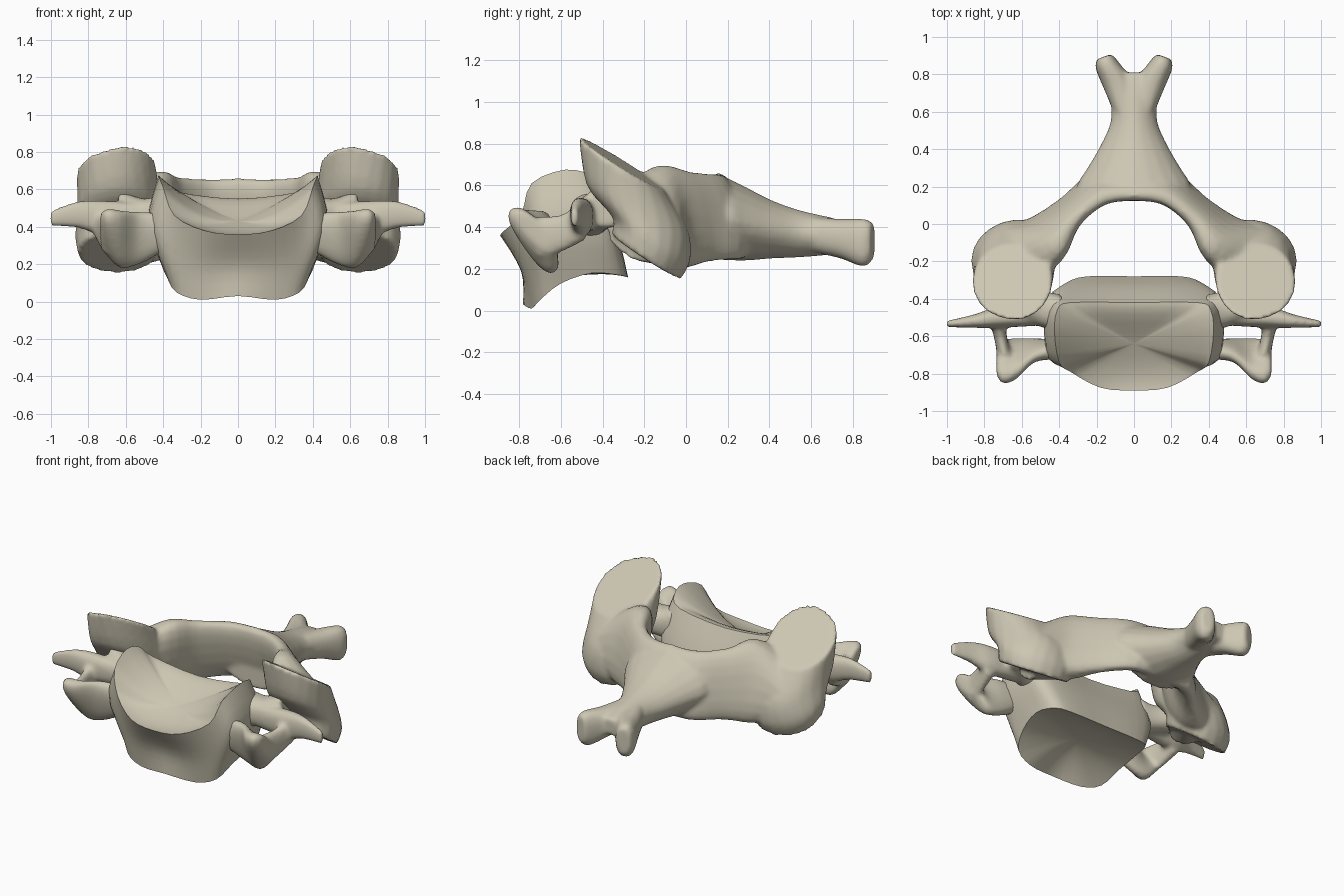
import bpy
import bmesh
import math
from mathutils import Vector

cube = bpy.data.objects.get("Cube")
if cube:
    bpy.data.objects.remove(cube, do_unlink=True)

# Single bone colour
bone = bpy.data.materials.new("bone_beige")
bone.use_nodes = True
colour = (0.61, 0.57, 0.45, 1)
bone.diffuse_color = colour
shader = bone.node_tree.nodes["Principled BSDF"]
shader.inputs["Base Color"].default_value = colour
shader.inputs["Roughness"].default_value = 0.8


def spline(p, q, r, s, t):
    """Catmull-Rom point between q and r."""
    return q + 0.5 * t * (r - p + t * (2 * p - 5 * q + 4 * r - s + t * (3 * (q - r) + s - p)))


def smooth_rows(rows, steps, closed=False):
    """Insert curved rows between the given rows of points."""
    count = len(rows)

    def pick(index):
        return rows[index % count] if closed else rows[max(0, min(count - 1, index))]

    result = []
    for i in range(count if closed else count - 1):
        neighbours = [pick(i + k) for k in (-1, 0, 1, 2)]
        for step in range(steps):
            result.append([spline(*points, step / steps) for points in zip(*neighbours)])
    if not closed:
        result.append(rows[-1])
    return result


def select(parts):
    bpy.ops.object.select_all(action="DESELECT")
    for part in parts:
        part.select_set(True)
    bpy.context.view_layer.objects.active = parts[0]


def skin(name, rows):
    """Bridge closed rows of points, cap both ends and shade the part."""
    bm = bmesh.new()
    loops = [[bm.verts.new(point) for point in row] for row in rows]
    size = len(loops[0])
    for low, high in zip(loops, loops[1:]):
        for i in range(size):
            j = (i + 1) % size
            bm.faces.new((low[i], low[j], high[j], high[i]))
    bm.faces.new(loops[0])
    bm.faces.new(loops[-1])
    bmesh.ops.recalc_face_normals(bm, faces=bm.faces)
    mesh = bpy.data.meshes.new(name)
    bm.to_mesh(mesh)
    bm.free()
    mesh.materials.append(bone)
    part = bpy.data.objects.new(name, mesh)
    bpy.context.collection.objects.link(part)
    select([part])
    bpy.ops.object.shade_smooth_by_angle(angle=math.radians(38))
    return part


def oval(centre, first, second, power, sides=20):
    """Softly squared oval from a centre and two half-axis vectors."""
    centre, first, second = Vector(centre), Vector(first), Vector(second)

    def soft(value):
        return math.copysign(abs(value) ** power, value)

    angles = [math.tau * i / sides for i in range(sides)]
    return [centre + first * soft(math.cos(a)) + second * soft(math.sin(a)) for a in angles]


def limb(name, sections, power=0.85):
    """Smooth tapering part through oval sections."""
    rows = [oval(*section, power) for section in sections]
    return skin(name, smooth_rows(rows, 4))


def fuse(name, parts, passes):
    """Mirror parts and blend them into one continuous surface."""
    select(parts)
    bpy.ops.object.join()
    whole = parts[0]
    whole.name = name
    whole.modifiers.new("mirror", "MIRROR").use_mirror_merge = False
    remesh = whole.modifiers.new("blend", "REMESH")
    remesh.mode = "VOXEL"
    remesh.voxel_size = 0.014
    remesh.use_smooth_shade = True
    relax = whole.modifiers.new("relax", "SMOOTH")
    relax.iterations = passes


def outline(half):
    """Closed symmetrical rim from its left half."""
    points = [Vector(p) for p in half]
    points += [Vector((-p.x, p.y, p.z)) for p in reversed(points[1:-1])]
    return [row[0] for row in smooth_rows([[p] for p in points], 3, closed=True)]


def dish(rim, middle, floor, power):
    """Rows shrinking from a rim and settling onto a floor curve."""
    rows = []
    for t in (0.06, 0.15, 0.3, 0.5, 0.75, 0.96):
        row = [p.lerp(Vector((0, middle, 0)), t) for p in rim]
        for p, q in zip(row, rim):
            p.z = q.z + (floor(p.y) - q.z) * (1 - (1 - t) ** power)
        rows.append(row)
    return rows


# Vertebral body: saddle-shaped top with raised side lips, hollow underside
lower_rim = outline([(0, -0.78, 0.03), (0.2, -0.74, 0.01), (0.33, -0.7, 0.05), (0.38, -0.6, 0.13),
                     (0.4, -0.45, 0.18), (0.36, -0.32, 0.17), (0.25, -0.28, 0.16), (0, -0.28, 0.16)])
waist = outline([(0, -0.79, 0.19), (0.2, -0.78, 0.19), (0.36, -0.74, 0.25), (0.46, -0.71, 0.39),
                 (0.48, -0.53, 0.43), (0.45, -0.38, 0.4), (0.3, -0.33, 0.36), (0, -0.33, 0.36)])
upper_rim = outline([(0, -0.89, 0.36), (0.18, -0.875, 0.38), (0.34, -0.79, 0.46), (0.4, -0.74, 0.61),
                     (0.425, -0.58, 0.675), (0.41, -0.46, 0.65), (0.34, -0.42, 0.59), (0, -0.42, 0.55)])
wall = smooth_rows([lower_rim, waist, upper_rim], 4)
underside = dish(lower_rim, -0.52, lambda y: 0.22 + 0.1 * y, 2)
endplate = dish(upper_rim, -0.64, lambda y: 0.355 + 0.2 * max(0, (y + 0.89) / 0.47) ** 1.5, 2)
skin("vertebral_body", underside[::-1] + wall + endplate)

# Articular pillar, ending in flat slanted joint facets
pillar = limb("articular_pillar", [
    ((0.645, -0.19, 0.26), (0, 0.165, -0.11), (0.21, -0.03, 0)),
    ((0.645, -0.165, 0.35), (0, 0.185, -0.1), (0.225, -0.03, 0)),
    ((0.64, -0.235, 0.5), (-0.04, 0.24, -0.1), (0.215, 0.02, -0.02)),
    ((0.65, -0.31, 0.705), (-0.07, 0.19, -0.11), (0.2, 0.07, -0.065)),
], power=0.95)

# Lamina sloping outward and down behind the canal
lamina = limb("lamina", [
    ((0.64, -0.2, 0.4), (0.04, 0.19, 0), (0, -0.04, 0.17)),
    ((0.46, -0.075, 0.45), (0.07, 0.095, 0), (-0.03, -0.06, 0.245)),
    ((0.34, 0.065, 0.45), (0.045, 0.055, 0), (-0.02, -0.045, 0.215)),
    ((0.18, 0.195, 0.45), (0.025, 0.065, 0), (-0.02, -0.055, 0.205)),
    ((-0.02, 0.205, 0.455), (0, 0.06, 0), (0, -0.05, 0.205)),
], power=0.85)

# Spinous process with a ridged top and a forked tip
spine = []
for y, width, bottom, top in [(0.165, 0.3, 0.24, 0.65), (0.22, 0.3, 0.24, 0.625), (0.3, 0.25, 0.24, 0.585),
                              (0.42, 0.18, 0.25, 0.525), (0.55, 0.125, 0.255, 0.48),
                              (0.7, 0.125, 0.27, 0.445), (0.81, 0.1, 0.3, 0.41)]:
    spine.append(((0, y, (bottom + top) / 2), (width, 0, 0), (0, 0, (top - bottom) / 2)))
spinous = limb("spinous_process", spine, power=1.12)
fork = limb("spinous_fork", [
    ((0.04, 0.6, 0.365), (0.07, 0, 0), (0, 0, 0.085)),
    ((0.085, 0.74, 0.345), (0.075, -0.02, 0), (0, 0, 0.095)),
    ((0.145, 0.85, 0.325), (0.06, -0.02, 0), (0, 0, 0.115)),
    ((0.16, 0.895, 0.335), (0.04, -0.015, 0), (0, 0, 0.085)),
])
fuse("neural_arch", [lamina, pillar, spinous, fork], passes=5)

# Pedicle joining the body to the pillar
pedicle = limb("pedicle", [
    ((0.38, -0.48, 0.46), (0, 0.1, 0), (0, 0, 0.13)),
    ((0.5, -0.45, 0.46), (0, 0.1, 0), (0, 0, 0.09)),
    ((0.64, -0.38, 0.5), (0, 0.1, 0), (0, 0, 0.1)),
])

# Transverse process: pointed rear bar, leaning front plate and outer bridge around an opening
rear_bar = limb("rear_transverse_bar", [
    ((0.45, -0.49, 0.45), (0, 0.05, 0), (0, 0, 0.07)),
    ((0.72, -0.5, 0.45), (0, 0.055, 0), (0, 0, 0.09)),
    ((0.86, -0.52, 0.465), (0, 0.035, 0), (0, 0, 0.07)),
    ((1.005, -0.535, 0.445), (0, 0.016, 0), (0, 0, 0.04)),
])
front_plate = limb("front_transverse_plate", [
    ((0.4, -0.67, 0.37), (0, -0.02, 0.1), (0, 0.05, 0.02)),
    ((0.53, -0.675, 0.34), (0, -0.04, 0.14), (0, 0.045, 0.02)),
    ((0.63, -0.72, 0.335), (0, -0.09, 0.15), (0, 0.055, 0.03)),
    ((0.7, -0.735, 0.37), (0, -0.1, 0.12), (0, 0.055, 0.03)),
    ((0.735, -0.72, 0.38), (0, -0.08, 0.09), (0, 0.035, 0.02)),
])
bridge = limb("transverse_bridge", [
    ((0.735, -0.48, 0.43), (0.05, 0, 0), (0, 0, 0.09)),
    ((0.715, -0.6, 0.37), (0.035, 0, 0), (0, 0, 0.09)),
    ((0.69, -0.71, 0.35), (0.04, 0, 0), (0, 0, 0.1)),
])
fuse("transverse_process", [pedicle, rear_bar, front_plate, bridge], passes=5)
